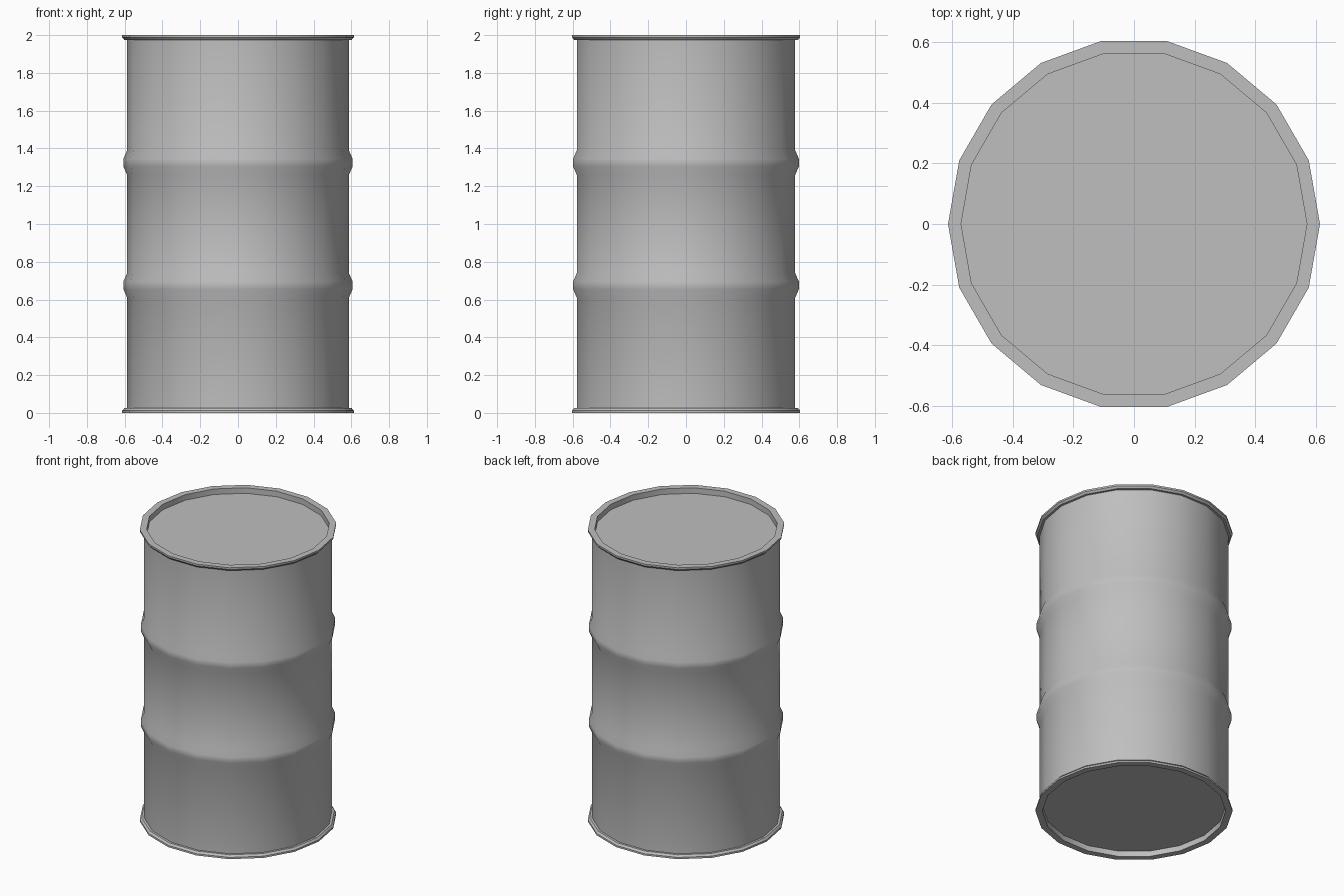
import bpy
import bmesh
from math import radians
from mathutils import Matrix, Vector

SIDES = 18
BODY, RIM, SEAM, INNER, BULGE = 0.587, 0.613, 0.602, 0.57, 0.607

cube = bpy.data.objects.get("Cube")
if cube:
    bpy.data.objects.remove(cube)

steel = bpy.data.materials.new("grey steel")
steel.use_nodes = True
colour = (0.52, 0.52, 0.52, 1)
steel.diffuse_color = colour
steel.node_tree.nodes["Principled BSDF"].inputs["Base Color"].default_value = colour


def lathe(name, profile):
    """Spin a (radius, height) profile around z."""
    bm = bmesh.new()
    points = [bm.verts.new((r, 0, z)) for r, z in profile]
    edges = [bm.edges.new(pair) for pair in zip(points, points[1:])]
    bmesh.ops.spin(bm, geom=points + edges, axis=(0, 0, 1), cent=(0, 0, 0),
                   angle=radians(360), steps=SIDES)
    bmesh.ops.remove_doubles(bm, verts=bm.verts, dist=0.0005)
    bmesh.ops.recalc_face_normals(bm, faces=bm.faces)
    return finish(name, bm)


def disc(name, z, up):
    """Flat end plate facing up or down."""
    bm = bmesh.new()
    turn = Matrix.Translation((0, 0, z)) @ Matrix.Rotation(radians(90), 4, "Z")
    bmesh.ops.create_circle(bm, cap_ends=True, segments=SIDES, radius=INNER, matrix=turn)
    for face in bm.faces:
        face.normal_update()
        if (face.normal.z > 0) != up:
            face.normal_flip()
    return finish(name, bm)


def finish(name, bm):
    mesh = bpy.data.meshes.new(name)
    bm.to_mesh(mesh)
    bm.free()
    mesh.materials.append(steel)
    obj = bpy.data.objects.new(name, mesh)
    bpy.context.collection.objects.link(obj)
    bpy.ops.object.select_all(action="DESELECT")
    obj.select_set(True)
    bpy.context.view_layer.objects.active = obj
    bpy.ops.object.shade_smooth_by_angle(angle=radians(32))
    return obj


# Upper half of the wall, mirrored below: straight sides with one rolled hoop each
half = [(BODY, 1.26), (BULGE, 1.305), (BULGE, 1.345), (BODY, 1.39), (BODY, 1.975),
        (SEAM, 1.975), (RIM, 1.988), (RIM, 2), (INNER, 2), (INNER, 1.962)]
lower = [(r, 2 - z) for r, z in reversed(half)]
lathe("drum_wall", lower + half)

# Recessed end plates
disc("top_lid", 1.962, True)
disc("bottom_plate", 0.038, False)
